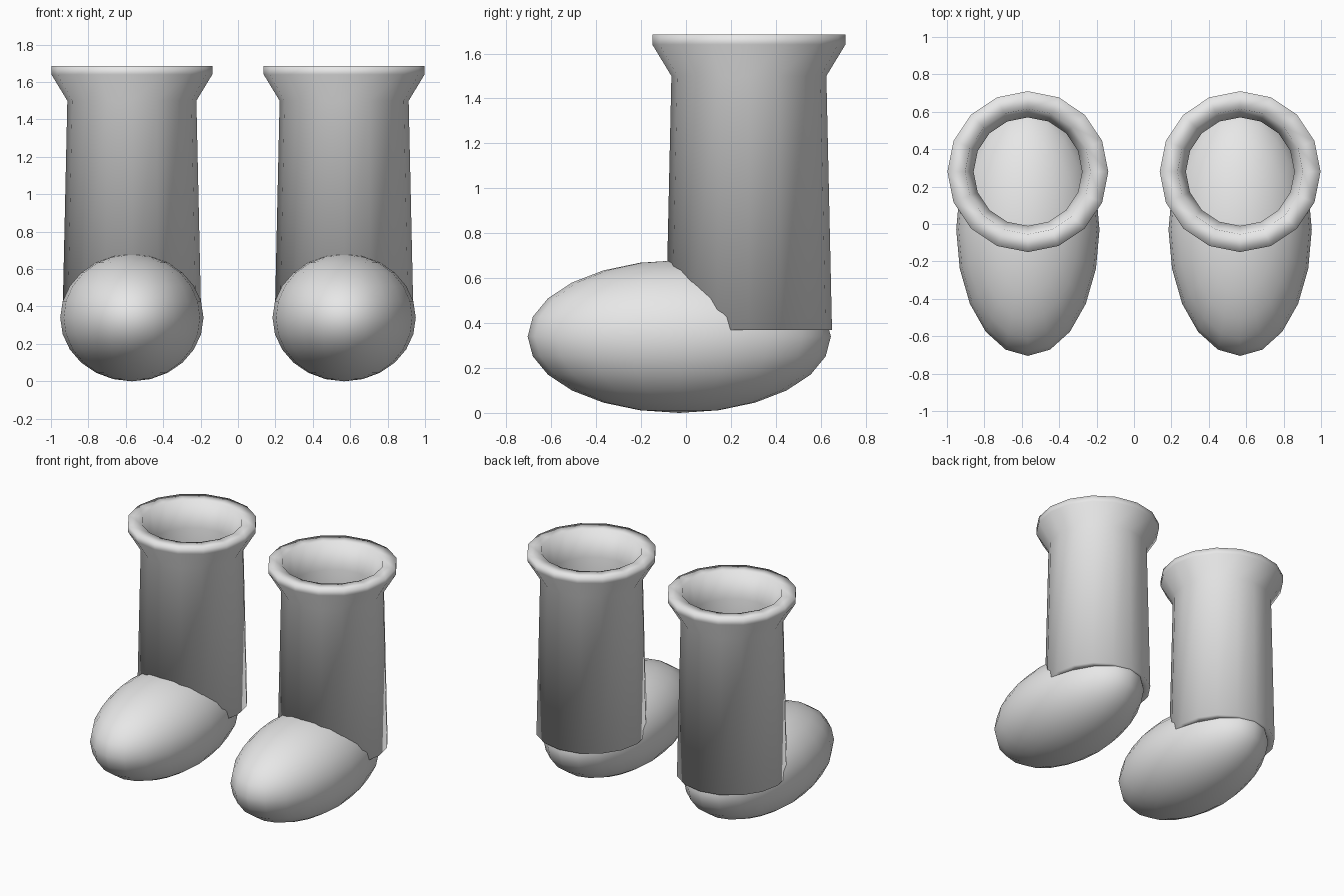
import bpy
from math import cos, sin, tau

cube = bpy.data.objects.get("Cube")
if cube:
    bpy.data.objects.remove(cube, do_unlink=True)

# Single pale grey for the whole pair
grey = bpy.data.materials.new("pale_grey")
grey.use_nodes = True
grey.diffuse_color = (0.8, 0.8, 0.8, 1)
grey.node_tree.nodes["Principled BSDF"].inputs["Base Color"].default_value = (0.8, 0.8, 0.8, 1)

SIDES = 16
# Radius and height around the shaft wall: outside, flared collar, inside
SHAFT = [(0.37, 0.37), (0.345, 1.5), (0.43, 1.64), (0.43, 1.685),
         (0.335, 1.685), (0.29, 1.5), (0.29, 0.37)]


def lathe(name, profile, centre):
    """Revolve a closed profile about a vertical axis."""
    n = len(profile)
    verts = [(r * cos(tau * i / SIDES), r * sin(tau * i / SIDES), z)
             for i in range(SIDES) for r, z in profile]
    faces = []
    for i in range(SIDES):
        a, b = i * n, (i + 1) % SIDES * n
        for j in range(n):
            k = (j + 1) % n
            faces.append((a + j, b + j, b + k, a + k))
    mesh = bpy.data.meshes.new(name)
    mesh.from_pydata(verts, [], faces)
    obj = bpy.data.objects.new(name, mesh)
    obj.location = centre
    bpy.context.collection.objects.link(obj)
    return obj


def finish(obj):
    obj.data.materials.append(grey)
    obj.data.shade_smooth()


for side, x in (("left", 0.5675), ("right", -0.5675)):
    # Egg-shaped foot
    bpy.ops.mesh.primitive_uv_sphere_add(segments=20, ring_count=12, radius=1,
                                         location=(x, -0.03, 0.34))
    foot = bpy.context.object
    foot.name = side + "_foot"
    foot.scale = (0.383, 0.675, 0.34)
    finish(foot)

    # Hollow shaft with flared collar
    finish(lathe(side + "_shaft", SHAFT, (x, 0.28, 0)))
